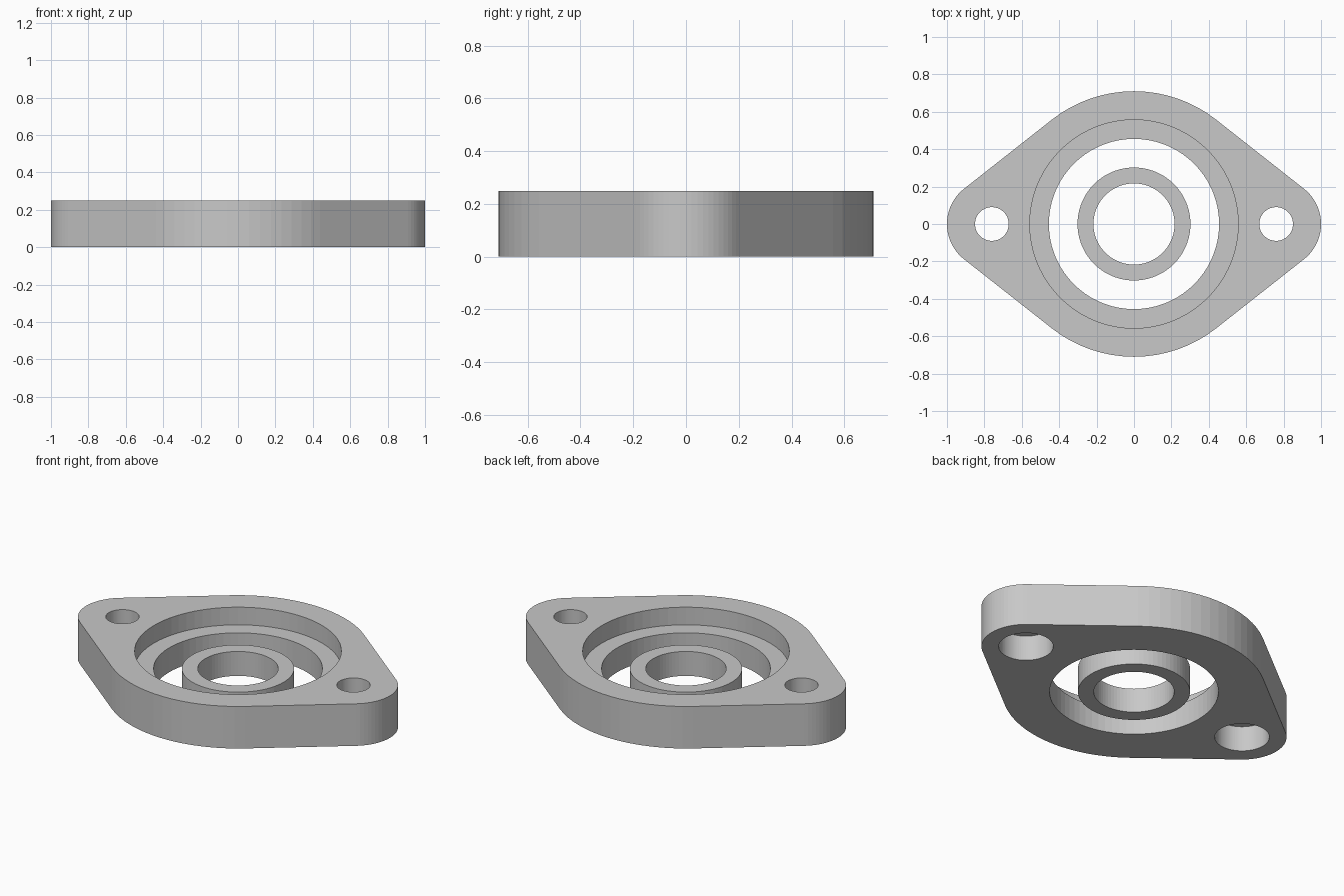
import bpy, bmesh, math

SEG = 72
PLATE_H = 0.25      # flange thickness
SHELF_Z = 0.145     # recess floor, also the hub height
BOLT_X = 0.76       # bolt hole offset

cube = bpy.data.objects.get("Cube")
if cube:
    bpy.data.objects.remove(cube, do_unlink=True)

grey = bpy.data.materials.new("plain_grey")
grey.use_nodes = True
colour = (0.58, 0.58, 0.58, 1)
grey.diffuse_color = colour
grey.node_tree.nodes["Principled BSDF"].inputs["Base Color"].default_value = colour


def arc(cx, radius, start, end, steps):
    return [(cx + radius * math.cos(start + (end - start) * i / steps),
             radius * math.sin(start + (end - start) * i / steps))
            for i in range(steps + 1)]


def prism(name, outline, z0, z1):
    """Extrude a closed outline from z0 up to z1."""
    bm = bmesh.new()
    face = bm.faces.new([bm.verts.new((x, y, z0)) for x, y in outline])
    top = bmesh.ops.extrude_face_region(bm, geom=[face])["geom"]
    bmesh.ops.translate(bm, vec=(0, 0, z1 - z0),
                        verts=[v for v in top if isinstance(v, bmesh.types.BMVert)])
    bmesh.ops.recalc_face_normals(bm, faces=bm.faces)
    mesh = bpy.data.meshes.new(name)
    bm.to_mesh(mesh)
    bm.free()
    mesh.materials.append(grey)
    obj = bpy.data.objects.new(name, mesh)
    bpy.context.collection.objects.link(obj)
    return obj


def disc(name, radius, z0, z1, x=0):
    return prism(name, arc(x, radius, 0, math.tau, SEG)[:-1], z0, z1)


def cut(target, cutter):
    """Subtract the cutter, then discard it."""
    cutter.hide_render = True
    mod = target.modifiers.new("cut", "BOOLEAN")
    mod.operation = "DIFFERENCE"
    mod.solver = "EXACT"
    mod.object = cutter
    bpy.context.view_layer.objects.active = target
    bpy.ops.object.modifier_apply(modifier=mod.name)
    bpy.data.objects.remove(cutter, do_unlink=True)


# Flange plate: a large round body joined by tangents to two rounded ears
body_r, ear_r = 0.71, 0.24
t = math.acos((body_r - ear_r) / BOLT_X)
outline = (arc(BOLT_X, ear_r, -t, t, 20)
           + arc(0, body_r, t, math.pi - t, 16)
           + arc(-BOLT_X, ear_r, math.pi - t, math.pi + t, 20)
           + arc(0, body_r, math.pi + t, math.tau - t, 16))
flange = prism("flange_plate", outline, 0, PLATE_H)

# Stepped centre bore
cut(flange, disc("bore_cutter", 0.455, -0.1, PLATE_H + 0.1))
cut(flange, disc("recess_cutter", 0.557, SHELF_Z, PLATE_H + 0.1))

# Bolt holes, counterbored from below
for x in (-BOLT_X, BOLT_X):
    cut(flange, disc("bolt_cutter", 0.09, -0.1, PLATE_H + 0.1, x))
    cut(flange, disc("counterbore_cutter", 0.147, -0.1, 0.15, x))

# Free-standing centre ring
ring = disc("centre_ring", 0.302, 0, SHELF_Z)
cut(ring, disc("ring_cutter", 0.217, -0.1, PLATE_H))
